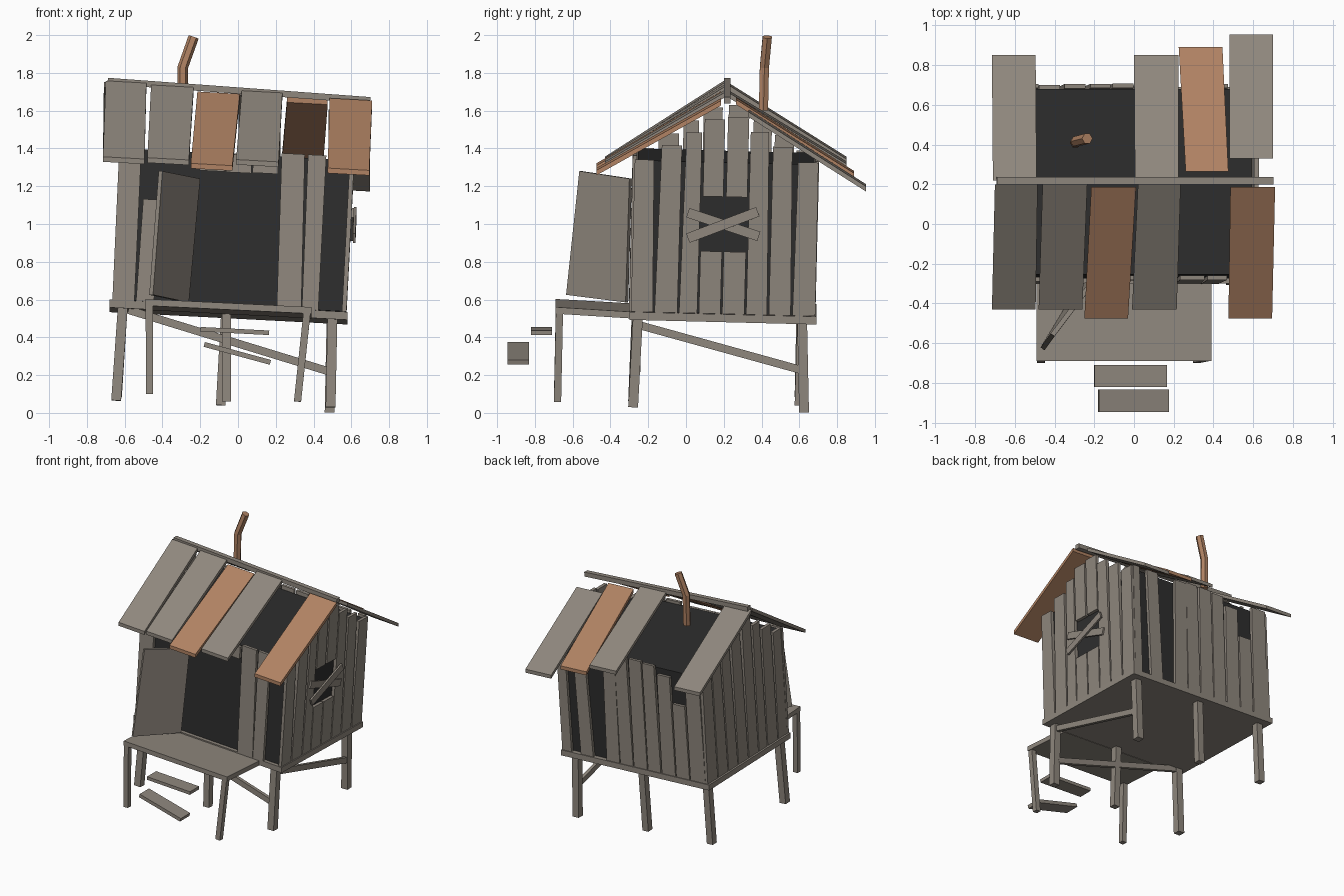
import bpy, bmesh, math, random
from mathutils import Vector as V

if "Cube" in bpy.data.objects:
    bpy.data.objects.remove(bpy.data.objects["Cube"])

random.seed(4)


def material(name, col):
    m = bpy.data.materials.new(name)
    m.diffuse_color = (*col, 1)
    m.use_nodes = True
    m.node_tree.nodes["Principled BSDF"].inputs["Base Color"].default_value = m.diffuse_color
    return m


GREY = material("weathered_wood", (0.275, 0.243, 0.207))
RUST = material("rusty_brown", (0.434, 0.225, 0.125))
DARK = material("dark_interior", (0.027, 0.027, 0.027))


def make(name, verts, faces, mat):
    me = bpy.data.meshes.new(name)
    me.from_pydata([tuple(v) for v in verts], [], faces)
    bm = bmesh.new()
    bm.from_mesh(me)
    bmesh.ops.recalc_face_normals(bm, faces=bm.faces)
    bm.to_mesh(me)
    bm.free()
    me.materials.append(mat)
    ob = bpy.data.objects.new(name, me)
    bpy.context.collection.objects.link(ob)
    return ob


def slab(name, quad, thick, mat=GREY):
    """Four corners extruded along a thickness vector."""
    q = [V(p) for p in quad]
    return make(name, q + [p + V(thick) for p in q],
                [(0, 1, 2, 3), (4, 5, 6, 7)] +
                [(i, (i + 1) % 4, (i + 1) % 4 + 4, i + 4) for i in range(4)], mat)


def beam(name, a, b, across, w, t, mat=GREY):
    """Rectangular bar from a to b, w wide along 'across' and t thick."""
    a, b = V(a), V(b)
    d = (b - a).normalized()
    s = V(across)
    s = (s - d * s.dot(d)).normalized()
    n = d.cross(s) * t
    s = s * w / 2
    return slab(name, [a - s - n / 2, a + s - n / 2, b + s - n / 2, b - s - n / 2], n, mat)


def floor_z(x, y):
    return 0.555 - 0.052 * (x + 0.05) - 0.025 * (y - 0.195)


def H(x, y, h):
    """Point at height h over the floor of the leaning house."""
    return V((x + 0.052 * h, y + 0.025 * h, floor_z(x, y) + h))


def wall_x(name, y, x0, x1, h0, h1, tilt=0.0, taper=0.0):
    """Upright board on the front or back wall."""
    slab(name, [H(x0, y, h0), H(x1, y, h0), H(x1 + tilt - taper, y, h1),
                H(x0 + tilt + taper, y, h1)], (0, 0.022, 0))


def wall_y(name, x, y0, y1, h0, h1, tilt=0.0, taper=0.0):
    """Upright board on a gable wall."""
    slab(name, [H(x, y0, h0), H(x, y1, h0), H(x, y1 + tilt - taper, h1),
                H(x, y0 + tilt + taper, h1)], (0.024, 0, 0))


# Floor and porch deck
slab("floor", [H(x, y, 0) for x, y in ((-.68, -.3), (.58, -.3), (.58, .69), (-.68, .69))],
     (0, 0, -0.042))
slab("porch_deck", [(-.49, -.69, .603), (.39, -.69, .56), (.39, -.29, .535), (-.49, -.29, .58)],
     (0, 0, -0.035))

# Dark interior block
box = [(-.64, -.275), (.55, -.275), (.55, .66), (-.64, .66)]
slab("interior", [H(x, y, .002) for x, y in box], H(0, 0, .80) - H(0, 0, 0), DARK)

# Front wall boards, header over the doorway
F = -0.302
wall_x("front_board", F, -.665, -.548, 0, .80, -.005)
wall_x("front_board", F, -.54, -.445, 0, .54, .01)
wall_x("front_board", F, .205, .335, 0, .82, -.02, .004)
wall_x("front_board", F, .338, .425, 0, .82, -.005, -.005)
for x0 in (-.24, -.10, .04):
    wall_x("header_board", F, x0, x0 + .134, .71 + random.uniform(-.006, .006), .80)

# Back wall boards
B = 0.663
for x0, x1, h, tilt in ((.495, .56, .82, 0), (.31, .415, .82, .02), (.085, .195, .82, -.015),
                        (-.03, .078, .83, 0), (-.15, -.037, .83, -.005), (-.265, -.157, .82, 0),
                        (-.39, -.275, .76, -.004), (-.51, -.398, .56, 0), (-.645, -.518, .82, 0)):
    wall_x("back_board", B, x0, x1, 0, h, tilt, .004)

# Gable boards, with a window opening on the right side
edges = [-.295, -.17, -.04, .065, .188, .315, .435, .56, .69]
for side, x in (("left", -.665), ("right", .55)):
    for i in range(8):
        y0, y1 = edges[i] + .003, edges[i + 1] - .006
        top = 1.075 - .62 * abs((y0 + y1) / 2 - .2)
        tilt = random.choice((-.006, .004, .01))
        if side == "right" and i in (3, 4):
            wall_y("right_board_low", x, y0, y1, 0, .33)
            wall_y("right_board_high", x, y0 + .006, y1, .62, top)
        else:
            wall_y(side + "_board", x, y0, y1, 0, top, tilt, .007)

# Crossed boards over the window
beam("window_cross", (.607, .01, 1.06), (.601, .385, .935), (0, 0, 1), .052, .014)
beam("window_cross", (.615, .01, .925), (.621, .38, 1.065), (0, 0, 1), .052, .014)

# Open door
slab("door", [(-.45, -.635, .625), (-.26, -.32, .585), (-.20, -.30, 1.24), (-.40, -.565, 1.28)],
     (-.02, .014, 0))


# Roof planks: x range and centre z at the ridge end, then at the eave end
def roof_plank(name, top, y0, z0, low, y1, z1, mat):
    s = 0.055
    (a, b), (c, d) = top, low
    k0, k1 = s * (b - a) / 2, s * (d - c) / 2
    slab(name, [(a, y0, z0 + k0), (b, y0, z0 - k0), (d, y1, z1 - k1), (c, y1, z1 + k1)],
         (0, 0, -0.027), mat)


roof_plank("front_roof_plank", (-.70, -.485), .20, 1.752, (-.715, -.495), -.43, 1.35, GREY)
roof_plank("front_roof_plank", (-.46, -.235), .20, 1.73, (-.48, -.26), -.43, 1.345, GREY)
roof_plank("front_roof_plank", (-.215, .01), .185, 1.695, (-.25, -.03), -.475, 1.315, RUST)
roof_plank("front_roof_plank", (.02, .235), .20, 1.70, (-.01, .215), -.43, 1.335, GREY)
roof_plank("front_roof_plank", (.485, .71), .185, 1.66, (.475, .695), -.475, 1.29, RUST)
roof_plank("back_roof_plank", (-.71, -.49), .22, 1.745, (-.715, -.495), .85, 1.35, GREY)
roof_plank("back_roof_plank", (.005, .225), .22, 1.705, (.0, .225), .85, 1.325, GREY)
roof_plank("back_roof_plank", (.26, .475), .265, 1.665, (.225, .445), .89, 1.275, RUST)
roof_plank("back_roof_plank", (.48, .70), .33, 1.60, (.48, .70), .953, 1.205, GREY)
beam("ridge_beam", (-.69, .218, 1.757), (.70, .218, 1.655), (0, 1, 0), .036, .034)

# Bent stove pipe
path = [V((-.295, .41, 1.60)), V((-.292, .415, 1.83)), V((-.235, .43, 1.99))]
axes = [V((0, 0, 1)), V((.17, .03, 1)), V((.35, .05, 1))]
rings = []
for p, ax in zip(path, axes):
    ax.normalize()
    u = V((0, 1, 0)).cross(ax).normalized()
    w = ax.cross(u)
    rings += [p + .028 * (math.cos(i * math.tau / 6) * u + math.sin(i * math.tau / 6) * w)
              for i in range(6)]
make("stove_pipe", rings,
     [tuple(range(6)), tuple(range(12, 18))] +
     [(r + i, r + (i + 1) % 6, r + 6 + (i + 1) % 6, r + 6 + i) for r in (0, 6) for i in range(6)],
     RUST)

# Stilts under the house and the porch
for name, a, b, w in (
        ("front_left_stilt", (-.61, -.26, .56), (-.645, -.28, .065), .052),
        ("front_middle_stilt", (-.06, -.26, .53), (-.06, -.28, .06), .048),
        ("front_right_stilt", (.50, -.255, .50), (.49, -.28, .03), .052),
        ("back_left_stilt", (-.61, .61, .55), (-.64, .60, .085), .05),
        ("back_middle_stilt", (-.065, .615, .52), (-.092, .60, .04), .05),
        ("back_right_stilt", (.495, .615, .48), (.485, .625, .002), .052),
        ("porch_left_stilt", (-.47, -.67, .58), (-.468, -.68, .10), .038),
        ("porch_right_stilt", (.365, -.67, .53), (.315, -.68, .06), .038)):
    beam(name, a, b, (1, 0, 0), w, w)

# Diagonal braces
beam("front_brace", (-.58, -.25, .545), (.48, -.255, .22), (0, 0, 1), .042, .025)
beam("side_brace", (.50, -.25, .465), (.50, .60, .23), (0, 0, 1), .042, .025)

# Loose steps
beam("upper_step", (-.20, -.765, .443), (.165, -.765, .424), (0, 1, 0), .11, .024)
slab("lower_step", [(-.175, -.945, .375), (.175, -.945, .28), (.175, -.832, .28),
                    (-.175, -.832, .375)], (-.007, 0, -.025))
